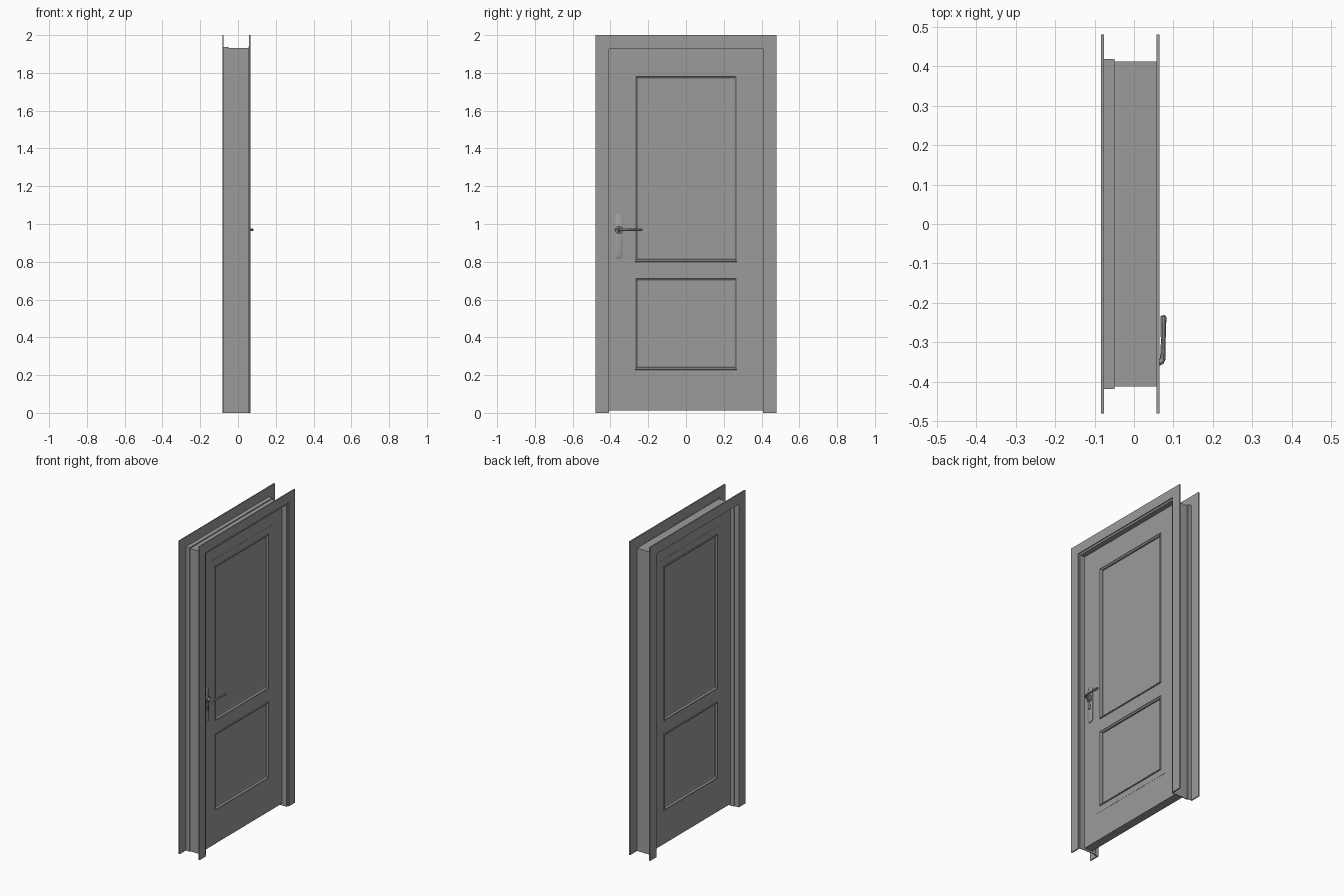
import bpy, bmesh, math

if "Cube" in bpy.data.objects:
    bpy.data.objects.remove(bpy.data.objects["Cube"])

X0, X1 = -0.03, 0.025          # door leaf back and front faces

# One dark grey for the whole door
GREY = bpy.data.materials.new("dark_grey")
GREY.diffuse_color = (0.33, 0.33, 0.33, 1)
GREY.use_nodes = True
GREY.node_tree.nodes["Principled BSDF"].inputs["Base Color"].default_value = GREY.diffuse_color


def make(name, bm):
    bmesh.ops.recalc_face_normals(bm, faces=bm.faces)
    me = bpy.data.meshes.new(name)
    bm.to_mesh(me)
    bm.free()
    me.materials.append(GREY)
    ob = bpy.data.objects.new(name, me)
    bpy.context.collection.objects.link(ob)
    return ob


def loft(name, rings):
    """Closed solid through a list of equal-length vertex rings."""
    bm = bmesh.new()
    vs = [[bm.verts.new(p) for p in r] for r in rings]
    n = len(vs[0])
    for a, b in zip(vs, vs[1:]):
        for i in range(n):
            bm.faces.new((a[i], a[(i + 1) % n], b[(i + 1) % n], b[i]))
    bm.faces.new(vs[0])
    bm.faces.new(vs[-1])
    return make(name, bm)


def rect(x, y0, y1, z0, z1):
    return [(x, y0, z0), (x, y1, z0), (x, y1, z1), (x, y0, z1)]


def box(name, x0, x1, y0, y1, z0, z1):
    return loft(name, [rect(x0, y0, y1, z0, z1), rect(x1, y0, y1, z0, z1)])


def surround(name, profile):
    """Sweep an (x, half width) profile up, over and down the opening."""
    stations = [(-1, 0), (-1, 1), (1, 1), (1, 0)]
    return loft(name, [[(x, s * o, t * (1.52 + o)) for x, o in profile]
                       for s, t in stations])


# Door frame: two casings and a thin stepped lining
surround("front_casing", [(0.057, 0.419), (0.065, 0.419), (0.065, 0.48), (0.057, 0.48)])
surround("back_casing", [(-0.083, 0.414), (-0.076, 0.414), (-0.076, 0.48), (-0.083, 0.48)])
surround("frame_lining", [(-0.078, 0.418), (-0.05, 0.418), (-0.05, 0.412), (0.0565, 0.412),
                          (0.0565, 0.421), (0.0585, 0.421), (0.0585, 0.407), (-0.054, 0.407),
                          (-0.054, 0.414), (-0.078, 0.414)])

# Outer stiles and rails of the leaf
for side, s in (("left", -1), ("right", 1)):
    y0, y1 = sorted((s * 0.305, s * 0.409))
    box(side + "_stile", X0, X1, y0, y1, 0.012, 1.929)
box("top_rail", X0, X1, -0.305, 0.305, 1.83, 1.929)
box("bottom_rail", X0, X1, -0.305, 0.305, 0.012, 0.19)

# Inner members, very slightly proud of the outer ones
P, W = 0.001, 0.27
PANELS = {"upper": (0.80, 1.787), "lower": (0.228, 0.717)}
for side, s in (("left", -1), ("right", 1)):
    y0, y1 = sorted((s * W, s * 0.305))
    box(side + "_inner_stile", X0 - P, X1 + P, y0, y1, 0.19, 1.83)
for nm, z0, z1 in (("lower", 0.19, 0.228), ("middle", 0.717, 0.80), ("upper", 1.787, 1.83)):
    box(nm + "_inner_rail", X0 - P, X1 + P, -W, W, z0, z1)

# Moulded panels: (inset, height) steps, mirrored on both faces
STEPS = [(0, 0.001), (0.001, 0.006), (0.005, 0.006), (0.013, -0.002), (0.014, -0.008), (0.019, -0.010)]
for nm, (z0, z1) in PANELS.items():
    rings = [rect(X1 + h, -W + i, W - i, z0 + i, z1 - i) for i, h in reversed(STEPS)]
    rings += [rect(X0 - h, -W + i, W - i, z0 + i, z1 - i) for i, h in STEPS]
    loft(nm + "_panel", rings)

# Handle back plate with rounded ends
HY, HZ = -0.355, 0.97


def capsule(x, r, z0, z1):
    pts = [(x, HY + r * math.cos(k * math.pi / 10), z1 - r + r * math.sin(k * math.pi / 10))
           for k in range(11)]
    pts += [(x, HY - r * math.cos(k * math.pi / 10), z0 + r - r * math.sin(k * math.pi / 10))
            for k in range(11)]
    return pts


loft("handle_plate", [capsule(X1 - 0.002, 0.022, 0.815, 1.05), capsule(X1 + 0.003, 0.022, 0.815, 1.05),
                      capsule(X1 + 0.005, 0.019, 0.818, 1.047)])
loft("keyhole_cylinder", [capsule(X1, 0.007, 0.899, 0.936), capsule(X1 + 0.012, 0.007, 0.899, 0.936)])


# Handle collar
def disc(x, r):
    return [(x, HY + r * math.cos(k * math.pi / 12), HZ + r * math.sin(k * math.pi / 12))
            for k in range(24)]


loft("handle_collar", [disc(X1, 0.021), disc(X1 + 0.013, 0.021), disc(X1 + 0.015, 0.019),
                       disc(X1 + 0.015, 0.012), disc(X1 + 0.024, 0.011)])

# Lever: bevelled curve bending from the neck towards the door centre
cu = bpy.data.curves.new("lever_curve", 'CURVE')
cu.dimensions = '3D'
cu.bevel_depth = 0.0075
cu.bevel_resolution = 3
cu.use_fill_caps = True
path = [(X1, -0.352, 1.05), (0.062, -0.352, 1), (0.069, -0.349, 1), (0.073, -0.341, 0.95),
        (0.074, -0.3, 0.8), (0.0745, -0.24, 1.0), (0.0745, -0.234, 0.95), (0.0745, -0.231, 0.5)]
sp = cu.splines.new('POLY')
sp.points.add(len(path) - 1)
for p, (x, y, r) in zip(sp.points, path):
    p.co = (x, y, HZ, 1)
    p.radius = r
tmp = bpy.data.objects.new("lever_tmp", cu)
bpy.context.collection.objects.link(tmp)
me = bpy.data.meshes.new_from_object(tmp.evaluated_get(bpy.context.evaluated_depsgraph_get()))
bpy.data.objects.remove(tmp)
me.materials.clear()
me.materials.append(GREY)
lever = bpy.data.objects.new("handle_lever", me)
bpy.context.collection.objects.link(lever)

# Smooth the rounded hardware only
for ob in bpy.data.objects:
    ob.select_set(ob.name.startswith(("handle", "keyhole")))
bpy.context.view_layer.objects.active = lever
bpy.ops.object.shade_smooth_by_angle(angle=math.radians(35))
